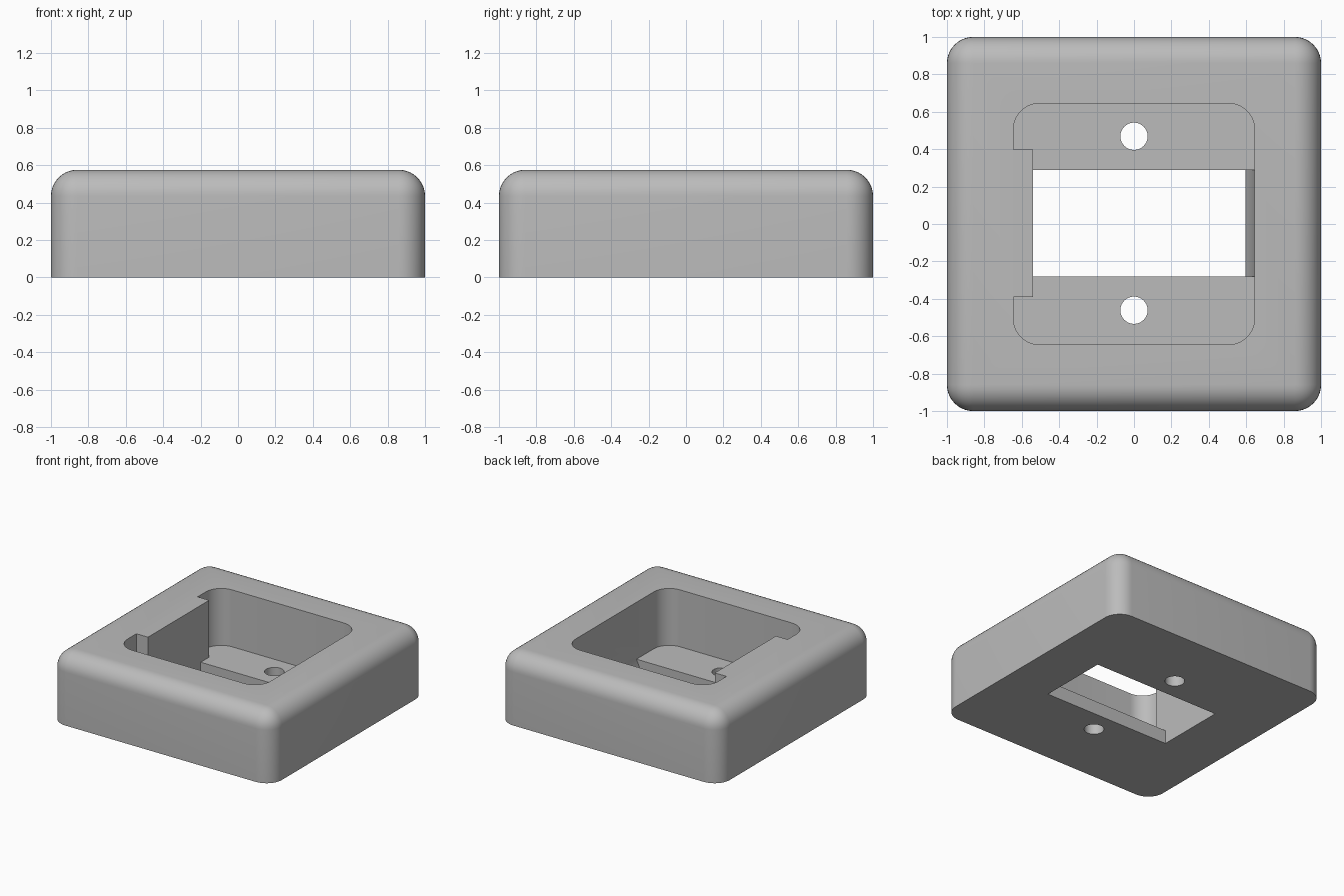
import bpy, bmesh, math
from mathutils import Vector

cube = bpy.data.objects.get("Cube")
if cube:
    bpy.data.objects.remove(cube, do_unlink=True)

HEIGHT, FLOOR, RADIUS = 0.575, 0.11, 0.14
CAVITY, TAB_X, LIP_X = 0.645, -0.54, 0.595
MID_Y = 0.004

grey = bpy.data.materials.new("plain grey")
grey.use_nodes = True
colour = (0.5, 0.5, 0.5, 1)
grey.diffuse_color = colour
grey.node_tree.nodes["Principled BSDF"].inputs["Base Color"].default_value = colour


def make_object(name, bm):
    bmesh.ops.recalc_face_normals(bm, faces=bm.faces)
    mesh = bpy.data.meshes.new(name)
    bm.to_mesh(mesh)
    bm.free()
    mesh.materials.append(grey)
    obj = bpy.data.objects.new(name, mesh)
    bpy.context.collection.objects.link(obj)
    return obj


def prism(name, points, direction):
    """Closed outline extruded along a direction."""
    bm = bmesh.new()
    face = bm.faces.new([bm.verts.new(p) for p in points])
    new = bmesh.ops.extrude_face_region(bm, geom=[face])["geom"]
    verts = [v for v in new if isinstance(v, bmesh.types.BMVert)]
    bmesh.ops.translate(bm, verts=verts, vec=Vector(direction))
    return make_object(name, bm)


def arc(cx, cy, r, start, sweep, steps):
    angles = [math.radians(start + sweep * i / steps) for i in range(steps + 1)]
    return [(cx + r * math.cos(a), cy + r * math.sin(a)) for a in angles]


# Body: block with rounded sides and top, flat underneath
bm = bmesh.new()
bmesh.ops.create_cube(bm, size=2)
for v in bm.verts:
    v.co.z = HEIGHT if v.co.z > 0 else 0
edges = [e for e in bm.edges if max(v.co.z for v in e.verts) > 0]
bmesh.ops.bevel(bm, geom=edges, offset=RADIUS, segments=10, profile=0.5,
                affect='EDGES', clamp_overlap=True)
body = make_object("housing", bm)

# Cavity: rounded square with a notch that leaves the tab on one wall
k = CAVITY - RADIUS
outline = []
for i, (sx, sy) in enumerate([(-1, -1), (1, -1), (1, 1), (-1, 1)]):
    outline += arc(sx * k, sy * k, RADIUS, 180 + 90 * i, 90, 10)
tab = 0.395
outline += [(-CAVITY, tab + MID_Y), (TAB_X, tab + MID_Y),
            (TAB_X, -tab + MID_Y), (-CAVITY, -tab + MID_Y)]
cutters = [prism("cavity_cutter", [(x, y, FLOOR) for x, y in outline], (0, 0, 1))]

# Floor opening with one sloping end
slope = (CAVITY - LIP_X) / FLOOR
below = -0.1
section = [(TAB_X, below), (LIP_X + slope * below, below), (CAVITY, FLOOR),
           (0.4, 0.3), (-0.4, 0.3), (TAB_X, FLOOR)]
half = 0.286
cutters.append(prism("opening_cutter",
                     [(x, MID_Y - half, z) for x, z in section], (0, 2 * half, 0)))

# Screw holes
for side in (-1, 1):
    ring = arc(0, MID_Y + side * 0.465, 0.073, 0, 360, 40)[:-1]
    cutters.append(prism("hole_cutter", [(x, y, below) for x, y in ring], (0, 0, 0.35)))

bpy.context.view_layer.objects.active = body
for cutter in cutters:
    cutter.hide_render = True
    mod = body.modifiers.new("cut", 'BOOLEAN')
    mod.operation, mod.solver, mod.object = 'DIFFERENCE', 'EXACT', cutter
    bpy.ops.object.modifier_apply(modifier=mod.name)
    bpy.data.objects.remove(cutter, do_unlink=True)

bpy.ops.object.select_all(action='DESELECT')
body.select_set(True)
bpy.ops.object.shade_smooth_by_angle(angle=math.radians(30))
